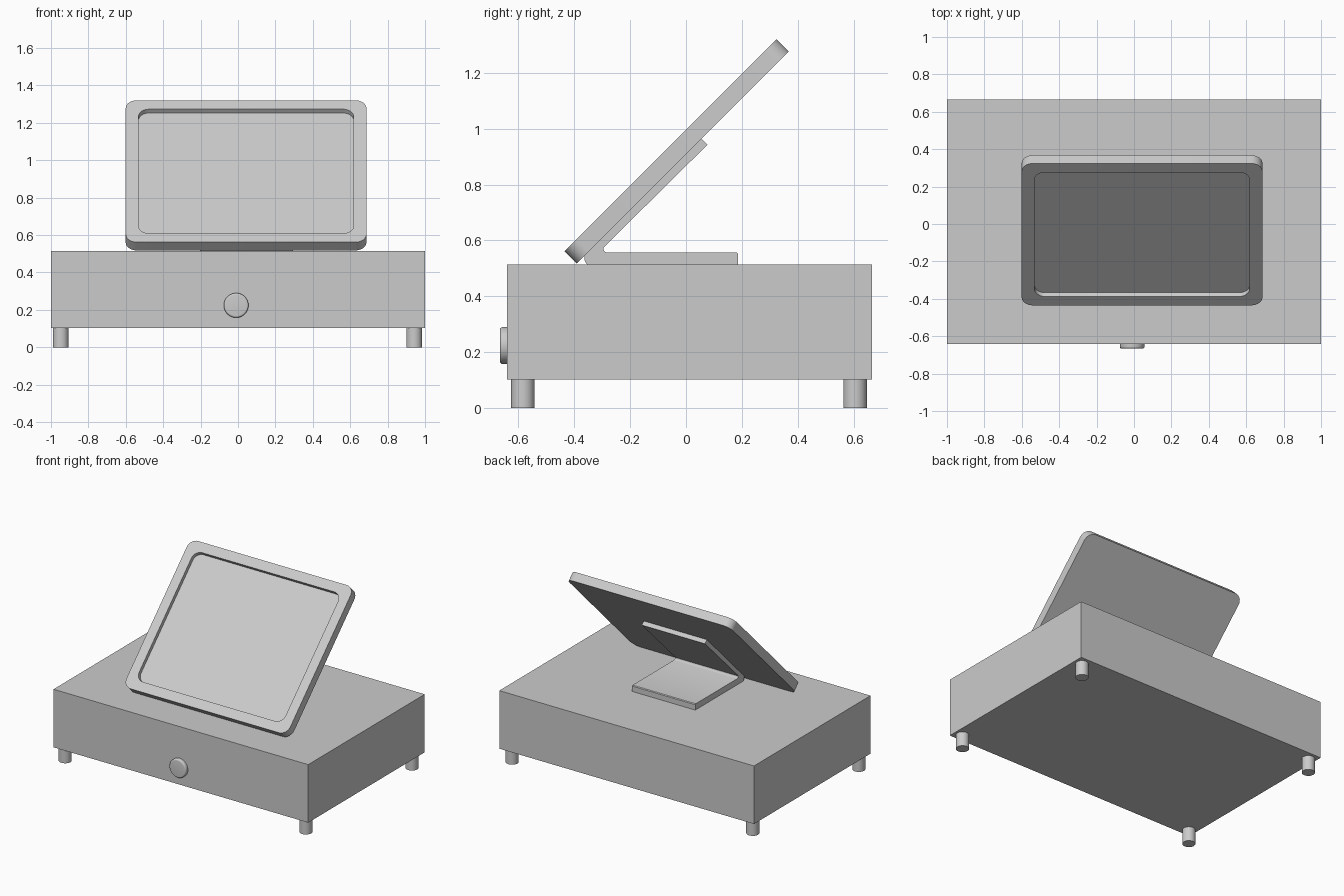
import bpy, bmesh, math
from mathutils import Matrix, Vector

if "Cube" in bpy.data.objects:
    bpy.data.objects.remove(bpy.data.objects["Cube"])


def finish(name, bm):
    bmesh.ops.recalc_face_normals(bm, faces=bm.faces)
    me = bpy.data.meshes.new(name)
    bm.to_mesh(me)
    bm.free()
    ob = bpy.data.objects.new(name, me)
    bpy.context.collection.objects.link(ob)
    bpy.ops.object.select_all(action='DESELECT')
    ob.select_set(True)
    bpy.context.view_layer.objects.active = ob
    bpy.ops.object.shade_smooth_by_angle(angle=math.radians(35))
    return ob


def loft(bm, loops):
    # bridge closed loops of points and cap both ends
    rings = [[bm.verts.new(p) for p in loop] for loop in loops]
    n = len(rings[0])
    for a, b in zip(rings, rings[1:]):
        for i in range(n):
            j = (i + 1) % n
            bm.faces.new((a[i], a[j], b[j], b[i]))
    bm.faces.new(rings[0])
    bm.faces.new(rings[-1])


def rounded_rect(w, h, r, depth, steps=8):
    pts = []
    for k, (sx, sy) in enumerate([(1, 1), (-1, 1), (-1, -1), (1, -1)]):
        for i in range(steps + 1):
            a = math.pi / 2 * (k + i / steps)
            pts.append(Vector((sx * (w / 2 - r) + r * math.cos(a),
                               sy * (h / 2 - r) + r * math.sin(a), depth)))
    return pts


def circle(r, depth, n=40):
    return [Vector((r * math.cos(2 * math.pi * i / n),
                    r * math.sin(2 * math.pi * i / n), depth)) for i in range(n)]


# Drawer body
bm = bmesh.new()
bmesh.ops.create_cube(bm, size=1, matrix=Matrix.Translation((0, 0.0125, 0.308))
                      @ Matrix.Diagonal((2, 1.307, 0.412, 1)))
finish("drawer_body", bm)

# Four feet
for side, x in (("left", -0.948), ("right", 0.942)):
    for end, y in (("front", -0.584), ("back", 0.605)):
        bm = bmesh.new()
        loft(bm, [circle(0.042, 0), circle(0.042, 0.102)])
        bm.transform(Matrix.Translation((x, y, 0)))
        finish(f"{end}_{side}_foot", bm)

# Round lock on the front, with a softened rim
bm = bmesh.new()
loops = [circle(0.066, 0)]
for i in range(6):
    a = math.pi / 2 * i / 5
    loops.append(circle(0.056 + 0.010 * math.cos(a), 0.015 + 0.010 * math.sin(a)))
loft(bm, loops)
bm.transform(Matrix.Translation((-0.01, -0.641, 0.224)) @ Matrix.Rotation(math.pi / 2, 4, 'X'))
finish("drawer_lock", bm)

# Tilted screen with recessed display
W, H, T = 1.287, 1.073, 0.062
bm = bmesh.new()
loft(bm, [rounded_rect(W, H, 0.06, -T),
          rounded_rect(W, H, 0.06, 0),
          rounded_rect(W - 0.136, H - 0.134, 0.057, 0),
          rounded_rect(W - 0.138, H - 0.142, 0.055, -0.025)])
bm.transform(Matrix.Translation((0.043, -0.0555, 0.941)) @ Matrix.Rotation(math.pi / 4, 4, 'X'))
finish("screen", bm)

# Bent stand plate, extruded across x
profile = [(0.186, 0.514), (0.186, 0.552), (0.181, 0.557), (-0.284, 0.557),
           (-0.291, 0.560), (-0.295, 0.566), (-0.296, 0.572), (-0.293, 0.577),
           (0.077, 0.943), (0.053, 0.966), (-0.362, 0.548), (-0.364, 0.538),
           (-0.362, 0.525), (-0.354, 0.514)]
bm = bmesh.new()
loft(bm, [[Vector((x, y, z)) for y, z in profile] for x in (-0.203, 0.293)])
finish("screen_stand", bm)
